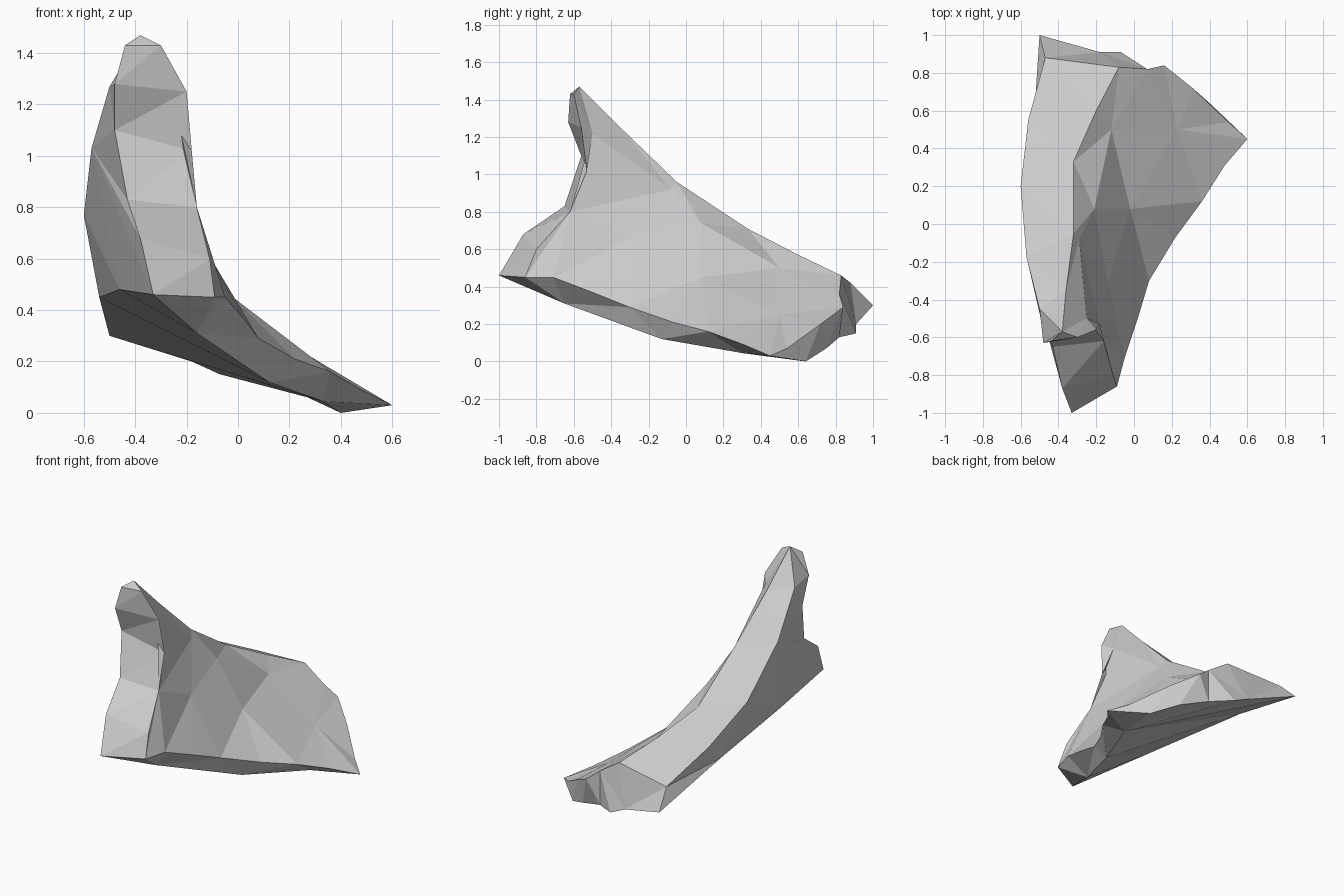
import bpy, bmesh
from mathutils import Vector

if "Cube" in bpy.data.objects:
    bpy.data.objects.remove(bpy.data.objects["Cube"])

# Shared corner points of the shard
TIP = (-.38, -.57, 1.47)
FRONT = (-.33, -1.0, .46)
TOE = (.60, .45, .03)
HEEL = (-.50, 1.0, .30)

# Front band: left and right borders
band_left = [TIP, (-.44, -.62, 1.43), (-.48, -.63, 1.28), (-.48, -.56, 1.1),
             (-.43, -.65, .83), (-.38, -.87, .68), FRONT]
band_right = [TIP, (-.30, -.60, 1.43), (-.20, -.56, 1.25), (-.18, -.53, 1.02),
              (-.16, -.62, .80), (-.11, -.80, .60), (-.09, -.86, .45)]

# Long edges running from the tip or front to the back
outer_edge = [TIP, (-.50, -.45, 1.27), (-.57, -.17, 1.03), (-.60, .20, .77),
              (-.56, .55, .59), (-.47, .88, .42)]
ridge = [TIP, (-.36, -.35, 1.25), (-.32, -.05, .96), (-.32, .33, .71),
         (-.20, .60, .57), (-.08, .83, .46)]
upper_hollow = [TIP, (-.25, -.50, 1.22), (-.29, -.08, .92), (-.21, .08, .74),
                (-.12, .50, .50), (.07, .82, .36)]
back_rim = [(.16, .84, .29), (.31, .72, .20), (.50, .54, .07), TOE]
lower_hollow = band_right[:5] + [(-.14, -.30, .66), (-.02, .08, .45),
                                 (.23, .50, .25), TOE]
lip = band_right[4:] + [(-.05, -.71, .45), (.02, -.50, .37), (.08, -.30, .29),
                        (.22, -.07, .21), (.36, .12, .16), (.48, .31, .09), TOE]
keel = [FRONT, (-.16, -.65, .31), (.12, -.13, .12), (.33, .30, .045), TOE]
side_edge = [FRONT, (-.46, -.35, .48), (-.54, .40, .45), HEEL]
back_foot = [HEEL, (-.18, .91, .20), (-.07, .91, .15), (.07, .82, .13),
             (.25, .75, .07), (.40, .64, 0), TOE]

bm = bmesh.new()
verts = {}


def vert(p):
    if p not in verts:
        verts[p] = bm.verts.new(p)
    return verts[p]


def skin(a, b):
    """Triangle strip between two polylines, always taking the shorter diagonal."""
    i = j = 0
    while i < len(a) - 1 or j < len(b) - 1:
        da = (Vector(a[i + 1]) - Vector(b[j])).length if i < len(a) - 1 else 99
        db = (Vector(a[i]) - Vector(b[j + 1])).length if j < len(b) - 1 else 99
        if da <= db:
            tri, i = (a[i], a[i + 1], b[j]), i + 1
        else:
            tri, j = (a[i], b[j + 1], b[j]), j + 1
        if len(set(tri)) == 3:
            corners = [vert(p) for p in tri]
            if not bm.faces.get(corners):
                bm.faces.new(corners)


# Front band, top strip and outer side
skin(band_left, band_right)
skin(outer_edge, ridge)
skin(outer_edge, band_left + side_edge[1:])
# Hollow inner face
skin(ridge, upper_hollow)
skin(upper_hollow + back_rim, lower_hollow)
skin(lower_hollow[4:], lip)
# Lower lip, underside and back end
skin(lip[2:], keel)
skin(keel, side_edge + back_foot[1:])
skin([outer_edge[-1], ridge[-1], upper_hollow[-1]] + back_rim, back_foot)

bmesh.ops.recalc_face_normals(bm, faces=bm.faces)
mesh = bpy.data.meshes.new("rock_shard")
bm.to_mesh(mesh)
bm.free()
bpy.context.collection.objects.link(bpy.data.objects.new("rock_shard", mesh))
